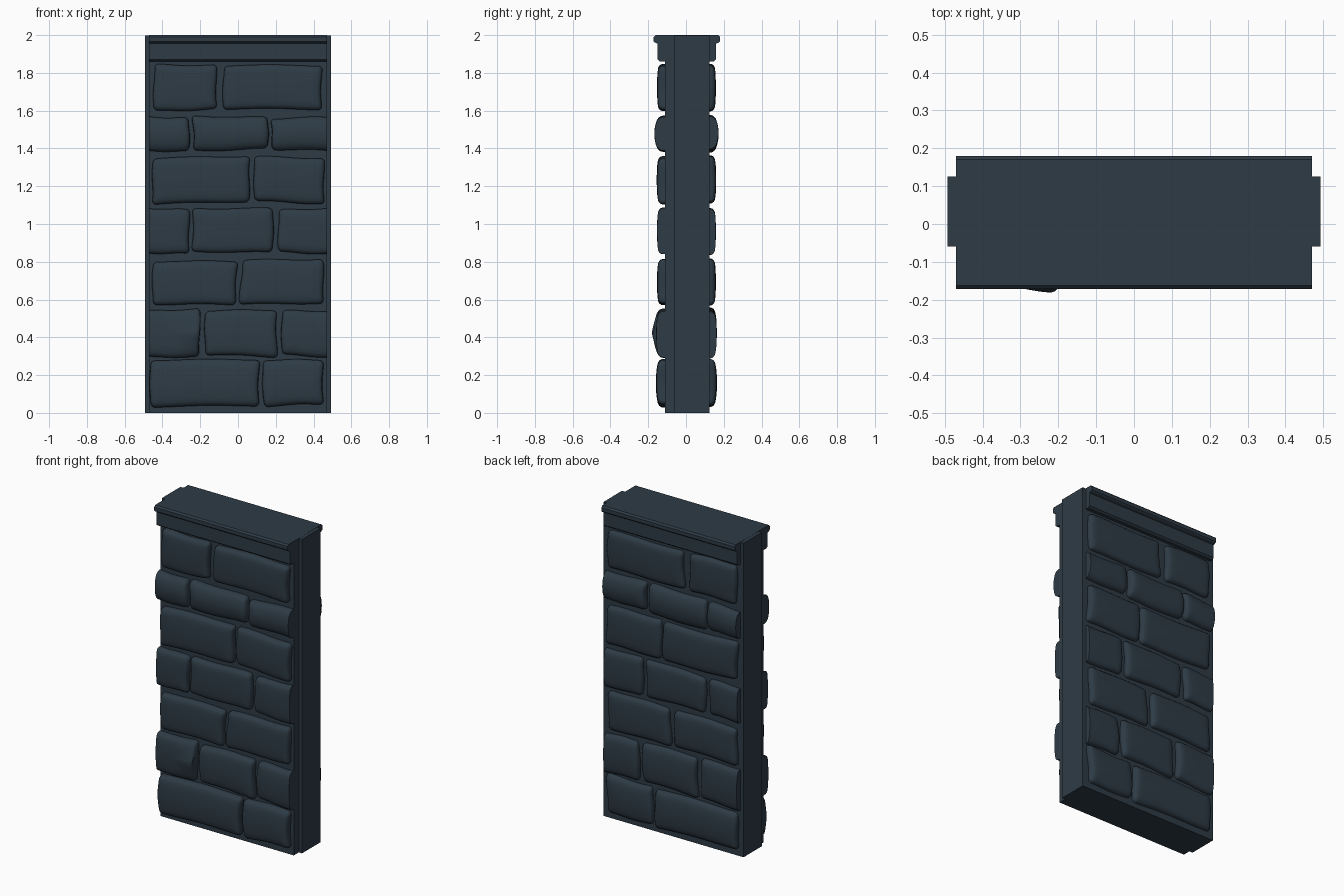
import bpy, bmesh, math, random
from mathutils import Vector

if "Cube" in bpy.data.objects:
    bpy.data.objects.remove(bpy.data.objects["Cube"])

random.seed(4)
stone = bpy.data.materials.new("dark slate stone")
stone.diffuse_color = (0.027, 0.044, 0.060, 1)
stone.use_nodes = True
stone.node_tree.nodes["Principled BSDF"].inputs["Base Color"].default_value = stone.diffuse_color

X = 0.47                      # half width of the decorated faces
FRONT, BACK = -0.11, 0.12     # core faces


def finish(name, bm, smooth=False):
    bmesh.ops.recalc_face_normals(bm, faces=bm.faces[:])
    me = bpy.data.meshes.new(name)
    bm.to_mesh(me)
    bm.free()
    me.materials.append(stone)
    ob = bpy.data.objects.new(name, me)
    bpy.context.collection.objects.link(ob)
    if smooth:
        bpy.ops.object.select_all(action='DESELECT')
        ob.select_set(True)
        bpy.context.view_layer.objects.active = ob
        bpy.ops.object.shade_smooth_by_angle(angle=math.radians(40))
    return ob


def prism(name, profile, hx):
    """Closed (y, z) profile extruded across x from -hx to hx."""
    bm = bmesh.new()
    f = bm.faces.new([bm.verts.new((-hx, y, z)) for y, z in profile])
    r = bmesh.ops.extrude_face_region(bm, geom=[f], use_keep_orig=True)
    for v in r["geom"]:
        if isinstance(v, bmesh.types.BMVert):
            v.co.x = hx
    return finish(name, bm)


def rounded_outline(hw, hh, r, n=4, side=8):
    """Rounded rectangle with extra points along the sides."""
    corners = [(1, 1, 0), (-1, 1, 90), (-1, -1, 180), (1, -1, 270)]
    pts = []
    for i, (sx, sz, a0) in enumerate(corners):
        for k in range(n + 1):
            a = math.radians(a0 + 90 * k / n)
            pts.append(Vector((sx * (hw - r) + r * math.cos(a), sz * (hh - r) + r * math.sin(a))))
        nx, nz, na = corners[(i + 1) % 4]
        a = math.radians(na)
        end = Vector((nx * (hw - r) + r * math.cos(a), nz * (hh - r) + r * math.sin(a)))
        start = pts[-1].copy()
        pts += [start.lerp(end, k / side) for k in range(1, side)]
    return pts


# (inset, depth) rings of a pillowed stone
RINGS = [(0, -0.01), (0, 0.014), (0.003, 0.024), (0.009, 0.031),
         (0.02, 0.036), (0.04, 0.038), (0.065, 0.039)]


def add_stone(bm, x0, x1, z0, z1, bulge, side, tilt):
    if x0 <= -X:
        x0 = -0.52
    if x1 >= X:
        x1 = 0.52
    cx, cz, hw, hh = (x0 + x1) / 2, (z0 + z1) / 2, (x1 - x0) / 2, (z1 - z0) / 2
    jit = [random.uniform(-0.009, 0.009) for _ in range(8)]
    ph = [random.uniform(0, 6.28) for _ in range(2)]

    def place(p, d):
        u, v = p.x / hw, p.y / hh
        w = [(1 - u) * (1 - v) / 4, (1 + u) * (1 - v) / 4, (1 + u) * (1 + v) / 4, (1 - u) * (1 + v) / 4]
        dx = sum(a * b for a, b in zip(w, jit[:4])) + 0.004 * math.sin(3 * v + ph[0])
        dz = sum(a * b for a, b in zip(w, jit[4:])) + 0.004 * math.sin(3 * u + ph[1])
        if d > 0.02:
            d += bulge * (1 - v * v)
            if side < 0:
                d += tilt * max(0, u) * (1 - abs(v))
        y = FRONT - d if side < 0 else BACK + d - 0.005
        return bm.verts.new((cx + p.x + dx, y, cz + p.y + dz))

    rings = [[place(p, d) for p in rounded_outline(hw - i, hh - i, max(0.022 - i * 0.3, 0.006))]
             for i, d in RINGS]
    n = len(rings[0])
    for a, b in zip(rings, rings[1:]):
        for k in range(n):
            bm.faces.new((a[k], a[(k + 1) % n], b[(k + 1) % n], b[k]))
    bm.faces.new(rings[0][::-1])
    mid = place(Vector((0, 0)), RINGS[-1][1])
    for k in range(n):
        bm.faces.new((rings[-1][k], rings[-1][(k + 1) % n], mid))


# Core wall and the joining tongue that shows at both ends
prism("wall_core", [(FRONT, 0), (BACK, 0), (BACK, 2), (FRONT, 2)], X)
prism("end_tongue", [(-0.06, 0), (0.125, 0), (0.125, 1.999), (-0.06, 1.999)], 0.493)

# Coping band with a projecting lip, same profile front and back
half = [(0.145, 1.86), (0.158, 1.87), (0.158, 1.955), (0.172, 1.96),
        (0.18, 1.967), (0.18, 1.99), (0.17, 2.0)]
prism("coping", [(y, z) for y, z in half] + [(-y + 0.008, z) for y, z in reversed(half)], X)

# Stone courses: bottom, top, bulge, x-ranges of the stones
COURSES = [
    (0.04, 0.275, 0.010, [(-0.46, 0.115), (0.135, 0.455)]),
    (0.30, 0.547, 0.009, [(-X, -0.202), (-0.172, 0.205), (0.232, X)]),
    (0.58, 0.81, 0.004, [(-0.45, -0.01), (0.015, 0.455)]),
    (0.848, 1.08, 0.004, [(-X, -0.262), (-0.24, 0.182), (0.205, X)]),
    (1.113, 1.355, 0.006, [(-0.45, 0.06), (0.082, 0.46)]),
    (1.39, 1.565, 0.018, [(-X, -0.258), (-0.243, 0.157), (0.178, X)]),
    (1.60, 1.842, 0.004, [(-0.45, -0.117), (-0.078, 0.446)]),
]
for row, (z0, z1, bulge, spans) in enumerate(COURSES):
    for side, label in ((-1, "front"), (1, "back")):
        bm = bmesh.new()
        for k, (x0, x1) in enumerate(spans):
            tilt = 0.03 if (row, k) == (1, 0) else 0   # one stone kicks outward
            add_stone(bm, x0, x1, z0, z1, bulge, side, tilt)
        # trim end stones flush with the wall ends
        for s in (-1, 1):
            bmesh.ops.bisect_plane(bm, geom=bm.verts[:] + bm.edges[:] + bm.faces[:],
                                   plane_co=(s * X, 0, 0), plane_no=(s, 0, 0), clear_outer=True)
            bmesh.ops.holes_fill(bm, edges=[e for e in bm.edges if e.is_boundary], sides=0)
        finish(f"{label}_stone_course_{row + 1}", bm, smooth=True)
